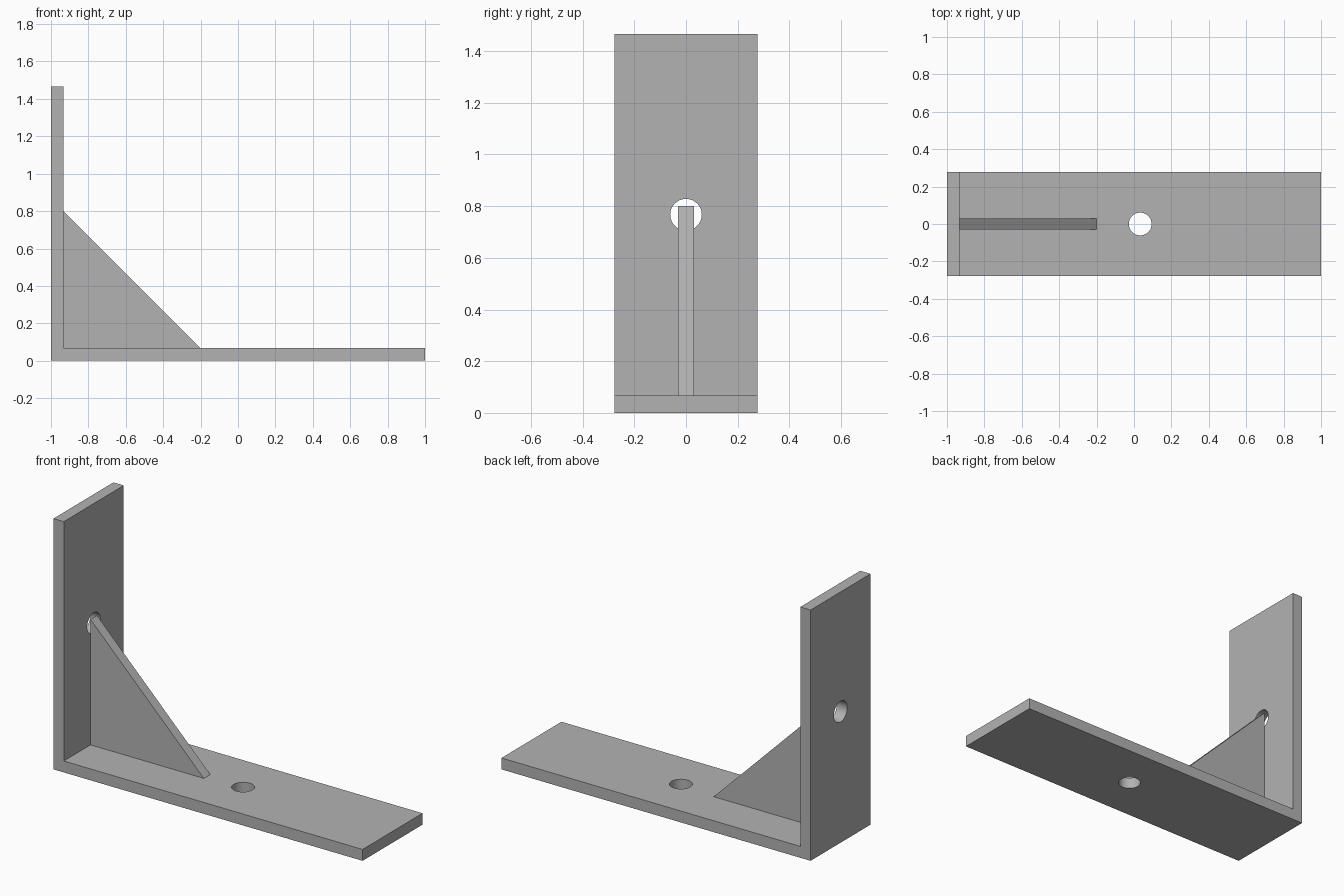
import bpy
import bmesh
from math import radians
from mathutils import Matrix

cube = bpy.data.objects.get("Cube")
if cube:
    bpy.data.objects.remove(cube, do_unlink=True)

T = 0.0667        # plate thickness
HALF = 0.277      # half width of the bracket
HEIGHT = 1.4667
LEG = 0.7333      # gusset leg length
RIB = 0.03        # half thickness of the gusset

grey = bpy.data.materials.new("plain_grey")
grey.use_nodes = True
grey.diffuse_color = (0.45, 0.45, 0.45, 1)
grey.node_tree.nodes["Principled BSDF"].inputs["Base Color"].default_value = grey.diffuse_color


def add_object(name, bm):
    bmesh.ops.recalc_face_normals(bm, faces=bm.faces)
    mesh = bpy.data.meshes.new(name)
    bm.to_mesh(mesh)
    bm.free()
    mesh.materials.append(grey)
    obj = bpy.data.objects.new(name, mesh)
    bpy.context.collection.objects.link(obj)
    return obj


def extrude_profile(name, points, half):
    """Extrude an xz outline symmetrically along y."""
    bm = bmesh.new()
    face = bm.faces.new([bm.verts.new((x, -half, z)) for x, z in points])
    out = bmesh.ops.extrude_face_region(bm, geom=[face])["geom"]
    verts = [v for v in out if isinstance(v, bmesh.types.BMVert)]
    bmesh.ops.translate(bm, vec=(0, 2 * half, 0), verts=verts)
    return add_object(name, bm)


def drill(target, name, centre, angle):
    """Cut a round hole, tilting the drill about y."""
    bm = bmesh.new()
    matrix = Matrix.Translation(centre) @ Matrix.Rotation(radians(angle), 4, "Y")
    bmesh.ops.create_cone(bm, cap_ends=True, segments=48, radius1=0.061,
                          radius2=0.061, depth=4 * T, matrix=matrix)
    cutter = add_object(name, bm)
    cutter.hide_render = True
    cutter.hide_set(True)
    mod = target.modifiers.new(name, "BOOLEAN")
    mod.operation = "DIFFERENCE"
    mod.solver = "EXACT"
    mod.object = cutter


# L-shaped plate: base and upright wall
plate = extrude_profile("angle_plate", [
    (-1, 0), (1, 0), (1, T), (T - 1, T), (T - 1, HEIGHT), (-1, HEIGHT)], HALF)

# Screw holes
drill(plate, "base_hole_cutter", (0.033, 0, T / 2), 0)
drill(plate, "wall_hole_cutter", (-1 + T / 2, 0, 0.767), 90)

# Apply the cuts and keep only the bore walls smooth
bpy.ops.object.select_all(action="DESELECT")
plate.select_set(True)
bpy.context.view_layer.objects.active = plate
for mod in list(plate.modifiers):
    bpy.ops.object.modifier_apply(modifier=mod.name)
bpy.ops.object.shade_smooth_by_angle(angle=radians(30))
for obj in list(bpy.data.objects):
    if obj.name.endswith("_cutter"):
        bpy.data.objects.remove(obj, do_unlink=True)

# Triangular gusset in the inside corner
extrude_profile("gusset", [
    (T - 1, T), (T - 1 + LEG, T), (T - 1, T + LEG)], RIB)
